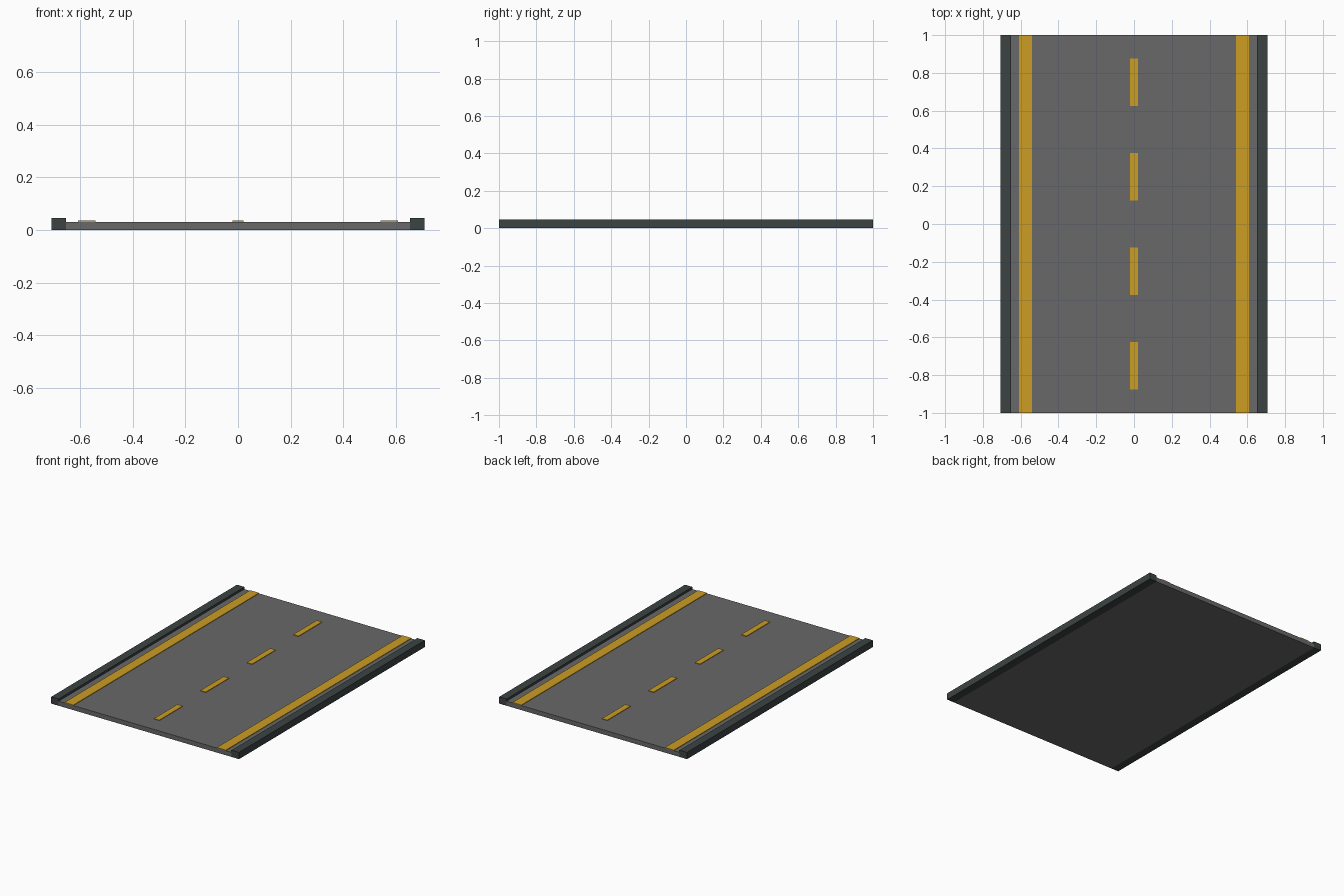
import bpy

cube = bpy.data.objects.get("Cube")
if cube:
    bpy.data.objects.remove(cube, do_unlink=True)


def make_material(name, rgb):
    mat = bpy.data.materials.new(name)
    mat.use_nodes = True
    color = (*rgb, 1.0)
    mat.diffuse_color = color
    mat.node_tree.nodes["Principled BSDF"].inputs["Base Color"].default_value = color
    return mat


asphalt = make_material("asphalt grey", (0.14, 0.14, 0.14))
kerb_dark = make_material("dark slate", (0.046, 0.056, 0.056))
yellow = make_material("road yellow", (0.60, 0.34, 0.017))


def box(name, x, y, z, mat):
    """Box spanning the given (low, high) range on each axis."""
    spans = (x, y, z)
    bpy.ops.mesh.primitive_cube_add(size=1, location=[(a + b) / 2 for a, b in spans])
    obj = bpy.context.object
    obj.name = name
    obj.scale = [b - a for a, b in spans]
    bpy.ops.object.transform_apply(location=False, rotation=False, scale=True)
    obj.data.materials.append(mat)
    return obj


LENGTH = (-1, 1)
ROAD_TOP = 0.031
PAINT = (ROAD_TOP, 0.035)

# Road slab
box("road_surface", (-0.652, 0.652), LENGTH, (0, ROAD_TOP), asphalt)

# Kerbs and edge stripes on both sides
for side, s in (("left", 1), ("right", -1)):
    box(f"kerb_{side}", sorted((s * 0.652, s * 0.708)), LENGTH, (0, 0.046), kerb_dark)
    box(f"edge_stripe_{side}", sorted((s * 0.541, s * 0.608)), LENGTH, PAINT, yellow)

# Dashed centre line
for i in range(4):
    y = -0.75 + 0.5 * i
    box(f"centre_dash_{i + 1}", (-0.02, 0.02), (y - 0.126, y + 0.126), PAINT, yellow)
